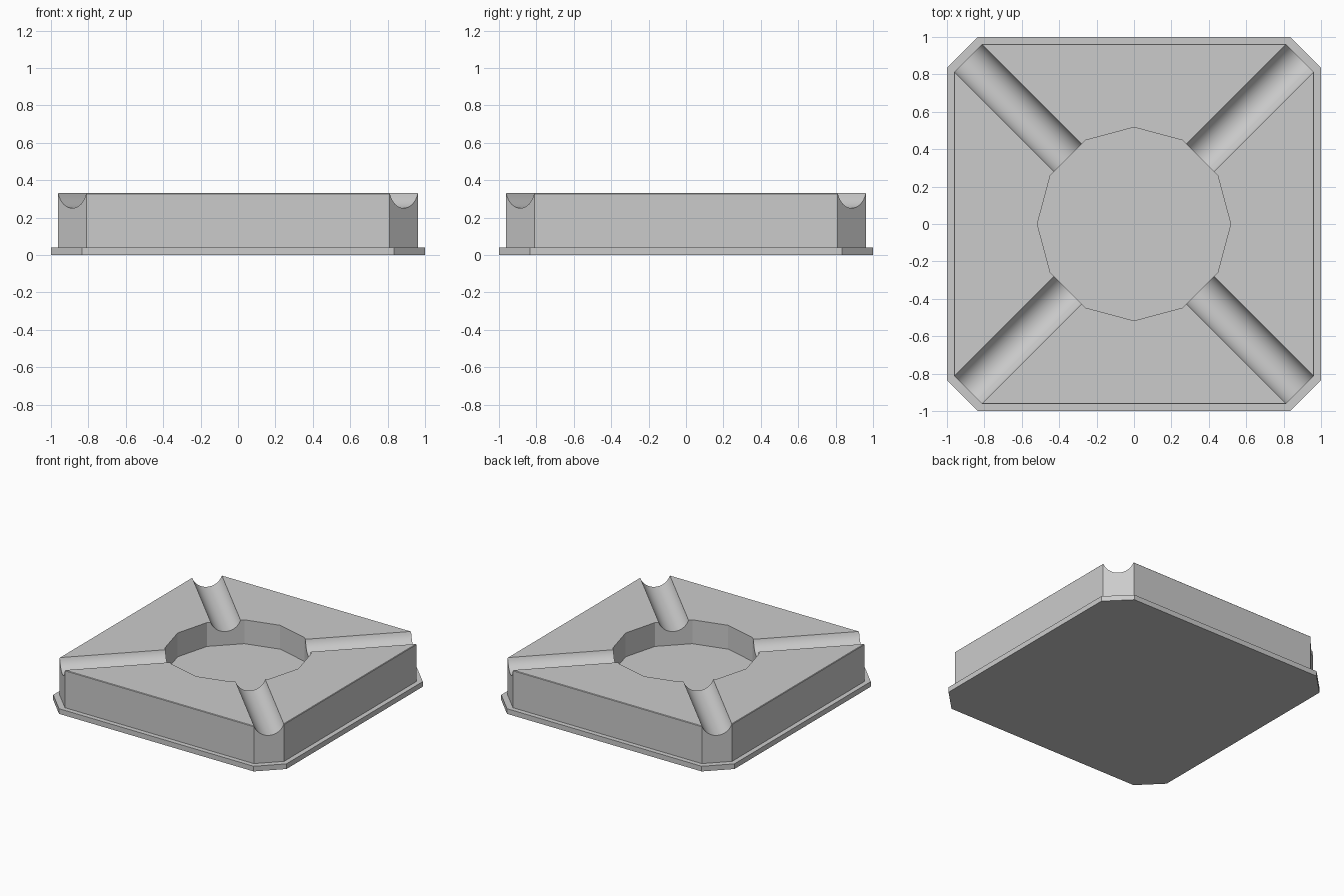
import bpy, bmesh, math
from mathutils import Matrix, Vector

if "Cube" in bpy.data.objects:
    bpy.data.objects.remove(bpy.data.objects["Cube"])


def prism(name, pts, z0, z1, bevel=0.0):
    """Closed vertical prism from an outline, optionally with a fine top bevel."""
    bm = bmesh.new()
    low = bm.faces.new([bm.verts.new((x, y, z0)) for x, y in pts])
    ext = bmesh.ops.extrude_face_region(bm, geom=[low], use_keep_orig=True)
    top = [v for v in ext['geom'] if isinstance(v, bmesh.types.BMVert)]
    bmesh.ops.translate(bm, verts=top, vec=(0, 0, z1 - z0))
    bmesh.ops.recalc_face_normals(bm, faces=bm.faces[:])
    if bevel:
        edges = [e for e in bm.edges if all(v.co.z > z1 - 1e-5 for v in e.verts)]
        bmesh.ops.bevel(bm, geom=edges, offset=bevel, segments=1, affect='EDGES')
    me = bpy.data.meshes.new(name)
    bm.to_mesh(me)
    bm.free()
    ob = bpy.data.objects.new(name, me)
    bpy.context.collection.objects.link(ob)
    return ob


def chamfered_square(h, c):
    return [(h, -c), (h, c), (c, h), (-c, h), (-h, c), (-h, -c), (-c, -h), (c, -h)]


def cut(target, cutter):
    mod = target.modifiers.new("cut_" + cutter.name, 'BOOLEAN')
    mod.operation = 'DIFFERENCE'
    mod.solver = 'EXACT'
    mod.object = cutter
    bpy.context.view_layer.objects.active = target
    bpy.ops.object.modifier_apply(modifier=mod.name)
    bpy.data.objects.remove(cutter)


TOP, FLOOR = 0.33, 0.145

# Base plate and tray body
prism("base_plate", chamfered_square(1.0, 0.835), 0, 0.04)
body = prism("tray_body", chamfered_square(0.963, 0.81), 0.04, TOP, 0.004)

# Twelve-sided bowl
ring = [(0.517 * math.cos(math.radians(30 * i)), 0.517 * math.sin(math.radians(30 * i)))
        for i in range(12)]
cut(body, prism("bowl", ring, FLOOR, 0.6))

# Round rest grooves running along the diagonals to each corner
half, depth = 0.106, 0.08
r = (half ** 2 + depth ** 2) / (2 * depth)
zc = TOP - depth + r
for k in range(4):
    a = math.radians(45 + 90 * k)
    bpy.ops.mesh.primitive_cylinder_add(vertices=40, radius=r, depth=1.3)
    groove = bpy.context.object
    groove.name = "groove"
    groove.matrix_world = (Matrix.Translation(Vector((math.cos(a), math.sin(a), 0)) * 0.87
                                              + Vector((0, 0, zc)))
                           @ Matrix.Rotation(a, 4, 'Z') @ Matrix.Rotation(math.pi / 2, 4, 'Y'))
    bpy.context.view_layer.update()
    cut(body, groove)

# Smooth grooves, crisp edges elsewhere
bpy.ops.object.select_all(action='DESELECT')
body.select_set(True)
bpy.context.view_layer.objects.active = body
bpy.ops.object.shade_smooth_by_angle(angle=math.radians(20))
